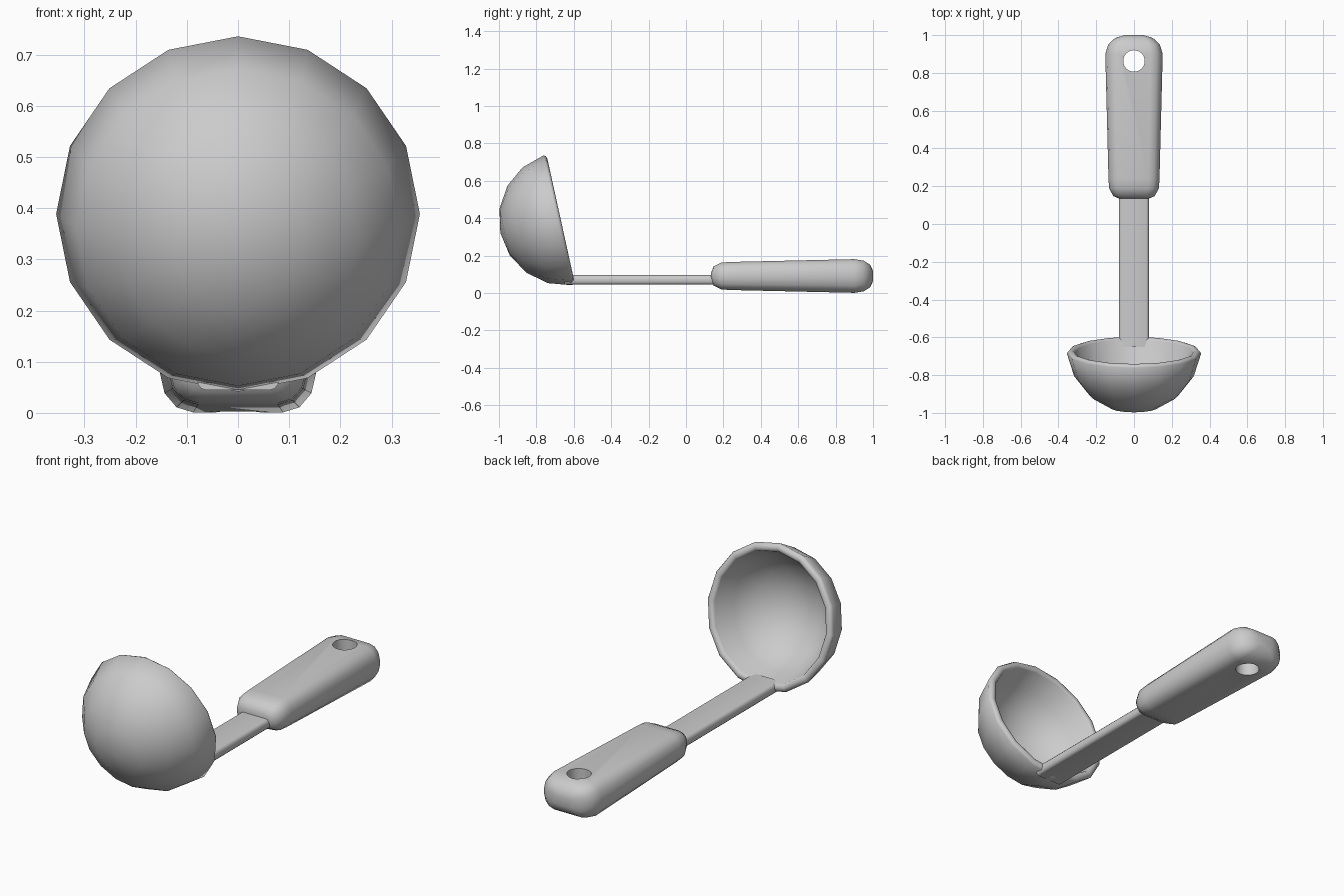
import bpy, bmesh
from math import sin, cos, pi, radians, atan2
from mathutils import Matrix, Vector

default = bpy.data.objects.get("Cube")
if default:
    bpy.data.objects.remove(default, do_unlink=True)

grey = bpy.data.materials.new("soft grey")
grey.use_nodes = True
grey.diffuse_color = (0.6, 0.6, 0.6, 1)
grey.node_tree.nodes["Principled BSDF"].inputs["Base Color"].default_value = (0.6, 0.6, 0.6, 1)


def activate(ob):
    bpy.ops.object.select_all(action="DESELECT")
    ob.select_set(True)
    bpy.context.view_layer.objects.active = ob


def finish(name, bm):
    """Turn a bmesh into a grey object."""
    bmesh.ops.recalc_face_normals(bm, faces=bm.faces)
    mesh = bpy.data.meshes.new(name)
    bm.to_mesh(mesh)
    bm.free()
    ob = bpy.data.objects.new(name, mesh)
    bpy.context.collection.objects.link(ob)
    mesh.materials.append(grey)
    return ob


def smooth(ob, angle=50):
    activate(ob)
    bpy.ops.object.shade_smooth_by_angle(angle=radians(angle))


def section(hx, hz, rx, rz, steps):
    """Rectangle with elliptical corners, as (x, z) points."""
    points = []
    for corner, (sx, sz) in enumerate(((1, 1), (-1, 1), (-1, -1), (1, -1))):
        for i in range(steps + 1):
            a = (corner + i / steps) * pi / 2
            points.append((sx * (hx - rx) + rx * cos(a), sz * (hz - rz) + rz * sin(a)))
    return points


def loft(name, stations, height, corner_x, corner_z, steps):
    """Skin rounded sections (y, half width, half height) along y."""
    bm = bmesh.new()
    rings = []
    for y, hx, hz in stations:
        pts = section(hx, hz, hx * corner_x, hz * corner_z, steps)
        rings.append([bm.verts.new((x, y, height + z)) for x, z in pts])
    n = len(rings[0])
    for a, b in zip(rings, rings[1:]):
        for i in range(n):
            j = (i + 1) % n
            bm.faces.new((a[i], a[j], b[j], b[i]))
    bm.faces.new(rings[0])
    bm.faces.new(rings[-1])
    return finish(name, bm)


# Bowl: lathed shell with a rounded lip, tipped to open backwards
R, INNER, RIM = 0.358, 0.318, radians(83)
outer = [(R * sin(RIM * i / 4), -R * cos(RIM * i / 4)) for i in range(5)]
lip = [(0.348, -0.032), (0.334, -0.027), (0.32, -0.032)]
inner = [(INNER * sin(RIM * i / 4), -INNER * cos(RIM * i / 4)) for i in range(4, -1, -1)]
bm = bmesh.new()
verts = [bm.verts.new((r, 0, z)) for r, z in outer + lip + inner]
edges = [bm.edges.new(pair) for pair in zip(verts, verts[1:])]
bmesh.ops.spin(bm, geom=verts + edges, cent=(0, 0, 0), axis=(0, 0, 1),
               angle=2 * pi, steps=16, use_merge=True)
bmesh.ops.remove_doubles(bm, verts=bm.verts, dist=0.0005)
opening = Vector((0, 0.977, 0.215))
tilt = Matrix.Rotation(-atan2(opening.y, opening.z), 4, "X")
bm.transform(Matrix.Translation((0, -0.643, 0.398)) @ tilt)
smooth(finish("bowl", bm))

# Stem: flat bar running from the bowl into the grip
smooth(loft("stem", [(-0.65, 0.08, 0.025), (0.2, 0.08, 0.025)], 0.07, 0.2, 0.8, 3))

# Grip: tapered rounded handle
grip = loft("grip", [
    (0.135, 0.08, 0.02), (0.148, 0.11, 0.052), (0.19, 0.132, 0.072),
    (0.24, 0.135, 0.075), (0.9, 0.152, 0.09), (0.95, 0.137, 0.082),
    (0.985, 0.1, 0.06), (1.0, 0.05, 0.027)], 0.091, 0.42, 0.83, 3)

# Hanging hole drilled through the grip
bpy.ops.mesh.primitive_cylinder_add(vertices=32, radius=0.057, depth=0.5,
                                    location=(0, 0.863, 0.09))
cutter = bpy.context.object
cutter.name = "hole_cutter"
cutter.hide_render = True
cutter.data.materials.append(grey)
activate(grip)
drill = grip.modifiers.new("hole", "BOOLEAN")
drill.operation = "DIFFERENCE"
drill.solver = "EXACT"
drill.object = cutter
bpy.ops.object.modifier_apply(modifier=drill.name)
bpy.data.objects.remove(cutter, do_unlink=True)
smooth(grip)
